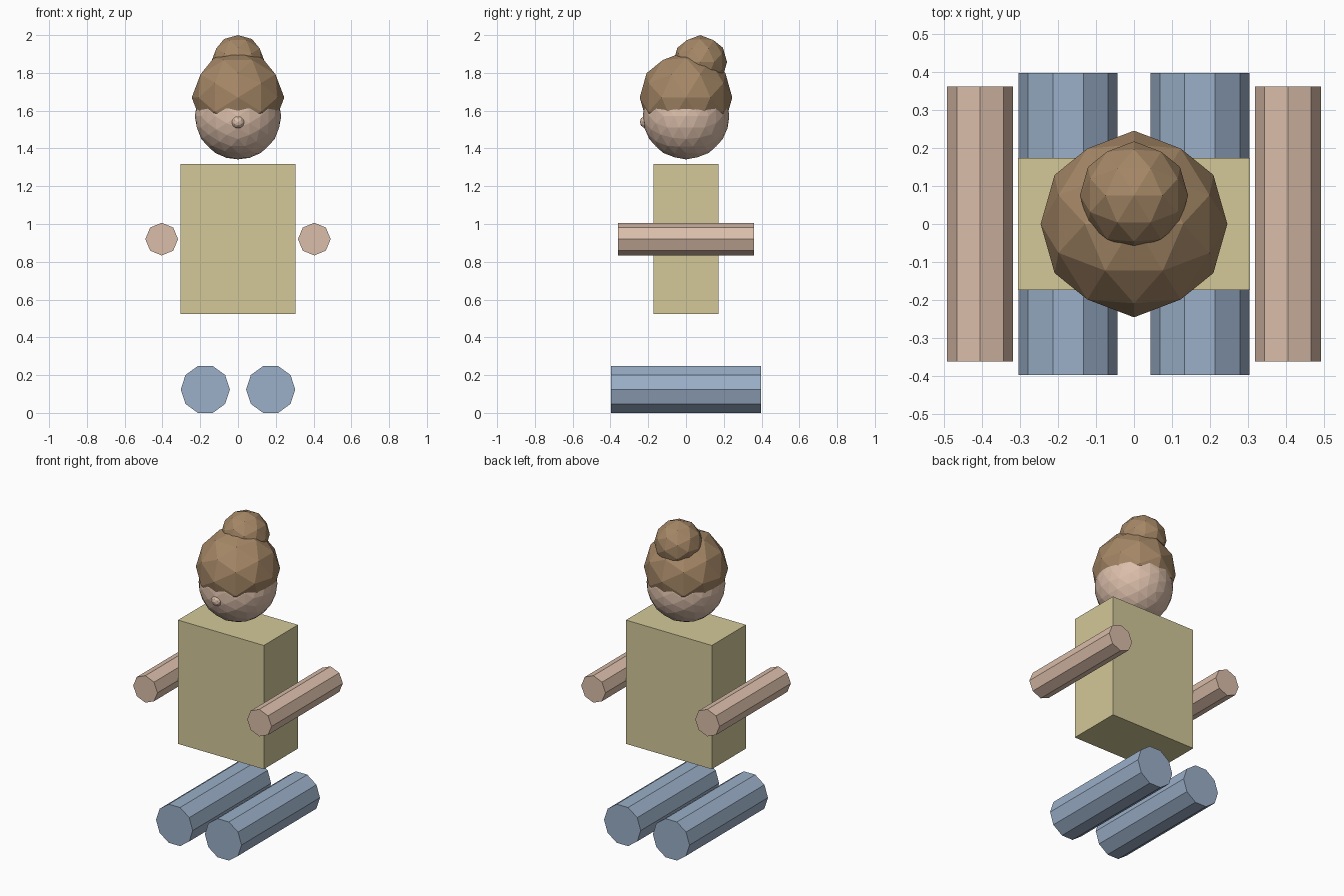
import bpy, bmesh
from math import sin, cos, tau, sqrt
from mathutils import Vector

default = bpy.data.objects.get("Cube")
if default:
    bpy.data.objects.remove(default, do_unlink=True)


def material(name, rgb):
    """Flat material from 0-255 display values, stored as linear."""
    lin = [((c / 255 + 0.055) / 1.055) ** 2.4 for c in rgb] + [1.0]
    mat = bpy.data.materials.new(name)
    mat.use_nodes = True
    mat.diffuse_color = lin
    mat.node_tree.nodes["Principled BSDF"].inputs["Base Color"].default_value = lin
    return mat


SKIN = material("skin", (219, 190, 170))
HAIR = material("brown hair", (165, 135, 102))
SHIRT = material("khaki shirt", (211, 200, 153))
TROUSERS = material("blue trousers", (155, 175, 200))


def add_object(name, bm, mat, location):
    bmesh.ops.recalc_face_normals(bm, faces=bm.faces)
    mesh = bpy.data.meshes.new(name)
    bm.to_mesh(mesh)
    bm.free()
    mesh.materials.append(mat)
    obj = bpy.data.objects.new(name, mesh)
    obj.location = location
    bpy.context.collection.objects.link(obj)
    return obj


def ball(name, radius, location, mat, levels):
    """Faceted ball: an icosahedron with an edge on each axis, subdivided."""
    bm = bmesh.new()
    t = (1 + sqrt(5)) / 2
    for a in (-1, 1):
        for b in (-t, t):
            for co in ((a, 0, b), (0, b, a), (b, a, 0)):
                bm.verts.new(co)
    bmesh.ops.convex_hull(bm, input=bm.verts)
    for _ in range(levels):
        bmesh.ops.subdivide_edges(bm, edges=bm.edges[:], cuts=1, use_grid_fill=True)
        for v in bm.verts:
            v.co.normalize()
    for v in bm.verts:
        v.co = v.co.normalized() * radius
    return add_object(name, bm, mat, location)


def limb(name, sides, radius, length, location, mat):
    """Faceted cylinder lying front to back, with a corner on the x axis."""
    bm = bmesh.new()
    ring = [bm.verts.new((radius * cos(tau * i / sides), -length / 2,
                          radius * sin(tau * i / sides))) for i in range(sides)]
    cap = bm.faces.new(ring)
    ext = bmesh.ops.extrude_face_region(bm, geom=[cap], use_keep_orig=True)
    moved = [g for g in ext["geom"] if isinstance(g, bmesh.types.BMVert)]
    bmesh.ops.translate(bm, verts=moved, vec=(0, length, 0))
    return add_object(name, bm, mat, location)


# Torso
bm = bmesh.new()
bmesh.ops.create_cube(bm, size=1)
bmesh.ops.scale(bm, verts=bm.verts, vec=Vector((0.608, 0.346, 0.793)))
add_object("torso", bm, SHIRT, (0, 0, 0.921))

# Arms and legs
for side, s in (("left", 1), ("right", -1)):
    limb(side + "_arm", 8, 0.0865, 0.722, (s * 0.404, 0, 0.92), SKIN)
    limb(side + "_leg", 10, 0.13, 0.794, (s * 0.173, 0, 0.124), TROUSERS)

# Head, nose and hair
ball("head", 0.229, (0, 0, 1.571), SKIN, 2)
ball("nose", 0.036, (0, -0.208, 1.54), SKIN, 1)
ball("hair", 0.245, (0, 0, 1.67), HAIR, 1)
ball("hair_bun", 0.142, (0, 0.075, 1.858), HAIR, 1)
